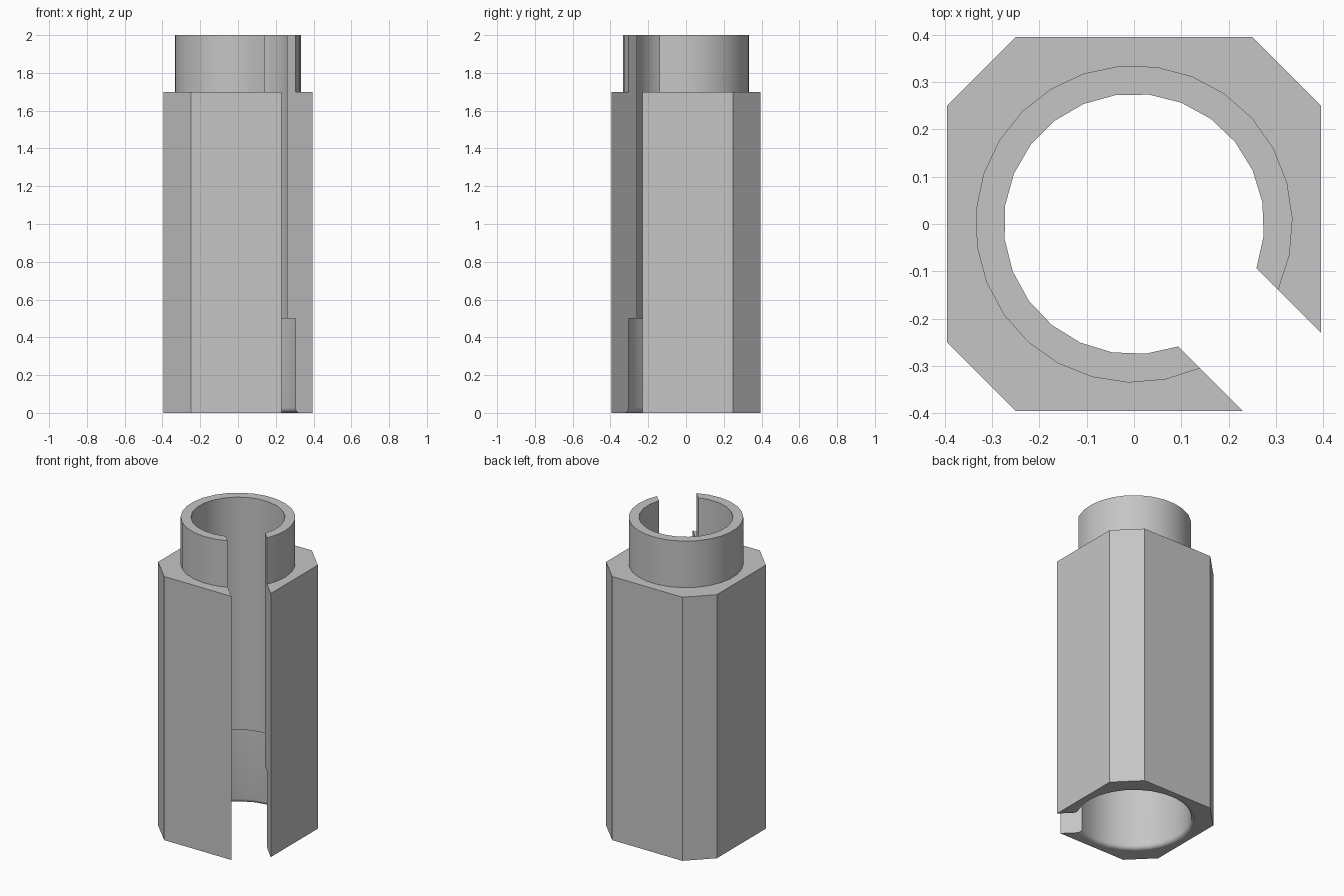
import bpy
import bmesh
from math import asin, cos, sin, pi, sqrt

cube = bpy.data.objects.get("Cube")
if cube:
    bpy.data.objects.remove(cube, do_unlink=True)

HALF, CORNER = 0.395, 0.25      # octagon half width and corner start
BORE, WIDE = 0.275, 0.335       # narrow bore; collar and counterbore radius
SHOULDER, TOP, STEP = 1.7, 2.0, 0.5
SLOT = 0.165                    # slot walls lie on x + y = +SLOT and -SLOT
FILLET = 0.027

bm = bmesh.new()


def arc(r, z, n=24):
    """Open ring running from one slot wall round to the other."""
    gap = asin(SLOT / sqrt(2) / r)
    start, span = gap - pi / 4, 2 * (pi - gap)
    return [bm.verts.new((r * cos(start + span * i / n),
                          r * sin(start + span * i / n), z))
            for i in range(n + 1)]


def octagon(z):
    """Open octagon outline with the slot cut from its front left corner."""
    h, c, s = HALF, CORNER, HALF - SLOT
    outline = [(h, -s), (h, c), (c, h), (-c, h),
               (-h, c), (-h, -c), (-c, -h), (s, -h)]
    return [bm.verts.new((x, y, z)) for x, y in outline]


# Sections in order: outside, collar, bore, counterbore, rounded mouth
rings = [octagon(0), octagon(SHOULDER),
         arc(WIDE, SHOULDER), arc(WIDE, TOP),
         arc(BORE, TOP, 21), arc(BORE, STEP, 21),
         arc(WIDE, STEP)]
for i in range(6):
    a = i / 5 * pi / 2
    rings.append(arc(WIDE + FILLET * (1 - cos(a)), FILLET * (1 - sin(a))))

# Walls between matching sections, flat rims between differing ones
for a, b in zip(rings, rings[1:] + rings[:1]):
    if len(a) == len(b):
        for i in range(len(a) - 1):
            bm.faces.new((a[i], a[i + 1], b[i + 1], b[i]))
    else:
        bm.faces.new(a + b[::-1])

# Slot walls
bm.faces.new([r[0] for r in rings][::-1])
bm.faces.new([r[-1] for r in rings])
bmesh.ops.recalc_face_normals(bm, faces=bm.faces[:])

mesh = bpy.data.meshes.new("slotted_socket")
bm.to_mesh(mesh)
bm.free()
socket = bpy.data.objects.new("slotted_socket", mesh)
bpy.context.collection.objects.link(socket)

# Grey metal
grey = bpy.data.materials.new("grey_metal")
grey.use_nodes = True
colour = (0.56, 0.56, 0.56, 1)
grey.diffuse_color = colour
grey.node_tree.nodes["Principled BSDF"].inputs["Base Color"].default_value = colour
mesh.materials.append(grey)

bpy.ops.object.select_all(action="DESELECT")
socket.select_set(True)
bpy.context.view_layer.objects.active = socket
bpy.ops.object.shade_smooth_by_angle(angle=pi / 6)
